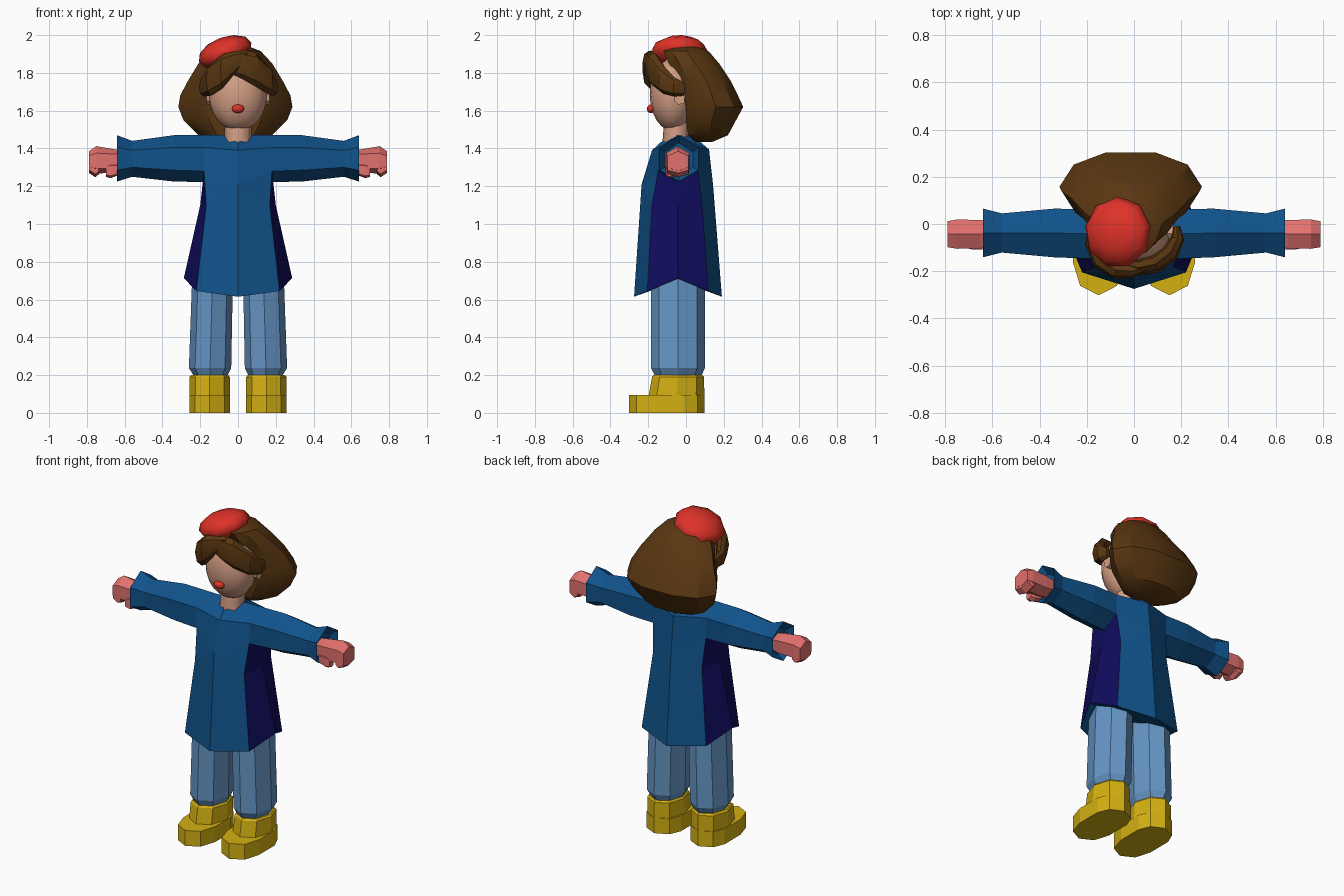
import bpy, bmesh, math
from mathutils import Vector, Matrix

if "Cube" in bpy.data.objects:
    bpy.data.objects.remove(bpy.data.objects["Cube"])


def material(name, rgb):
    m = bpy.data.materials.new(name)
    lin = [((c / 255 + 0.055) / 1.055) ** 2.4 if c > 10 else c / 255 / 12.92 for c in rgb]
    m.diffuse_color = (*lin, 1)
    m.use_nodes = True
    m.node_tree.nodes["Principled BSDF"].inputs["Base Color"].default_value = m.diffuse_color
    return m


BLUE = material("coat blue", (16, 82, 138))
NAVY = material("panel navy", (15, 12, 92))
DENIM = material("denim", (102, 150, 198))
YELLOW = material("boot yellow", (212, 176, 18))
BROWN = material("hair brown", (90, 55, 17))
RED = material("beret red", (222, 50, 40))
SKIN = material("skin", (212, 158, 132))
PINK = material("mitten pink", (226, 113, 110))


def finish(bm, name, mats, smooth=None):
    bmesh.ops.recalc_face_normals(bm, faces=bm.faces)
    me = bpy.data.meshes.new(name)
    bm.to_mesh(me)
    bm.free()
    ob = bpy.data.objects.new(name, me)
    bpy.context.collection.objects.link(ob)
    for m in mats:
        me.materials.append(m)
    if smooth:
        bpy.ops.object.select_all(action='DESELECT')
        ob.select_set(True)
        bpy.context.view_layer.objects.active = ob
        bpy.ops.object.shade_smooth_by_angle(angle=math.radians(smooth))
    return ob


def skin_rings(bm, rings, cap_start=True, cap_end=True):
    vs = [[bm.verts.new(p) for p in r] for r in rings]
    n = len(vs[0])
    for a, b in zip(vs, vs[1:]):
        for i in range(n):
            bm.faces.new((a[i], a[(i + 1) % n], b[(i + 1) % n], b[i]))
    if cap_start:
        bm.faces.new(vs[0])
    if cap_end:
        bm.faces.new(vs[-1])


def loft(name, rings, mat, smooth=None):
    bm = bmesh.new()
    skin_rings(bm, rings)
    return finish(bm, name, [mat], smooth)


def octagon(cx, cy, rx, ry, z):
    return [(cx + rx * math.cos(k * math.pi / 4), cy + ry * math.sin(k * math.pi / 4), z) for k in range(8)]


def ellipsoid(name, loc, radii, mat, seg=16, rings=10, tilt=0.0, smooth=60):
    bm = bmesh.new()
    bmesh.ops.create_uvsphere(bm, u_segments=seg, v_segments=rings, radius=1)
    bm.transform(Matrix.Translation(loc) @ Matrix.Rotation(tilt, 4, 'Y') @ Matrix.Diagonal((*radii, 1)))
    return finish(bm, name, [mat], smooth)


def mirror(ob):
    mod = ob.modifiers.new("mirror", 'MIRROR')
    mod.use_clip = True
    return ob


def hexa(x, yc, ry, top, up, low, bot):
    return [(x, yc, top), (x, yc - ry, up), (x, yc - ry, low),
            (x, yc, bot), (x, yc + ry, low), (x, yc + ry, up)]


# Coat: one half with sleeve, mirrored
bm = bmesh.new()
shoulder = hexa(.18, -.042, .105, 1.47, 1.405, 1.28, 1.222)
P = dict(zip(("H0", "H1", "H2", "H3", "H4", "H5"), shoulder))
P.update(
    N=(.075, -.045, 1.47), F0=(0, -.135, 1.432), F1=(0, -.18, 1.39), F2=(0, -.235, 1.21), F3=(0, -.275, .615),
    B0=(0, .04, 1.465), B1=(0, .122, 1.395), B2=(0, .143, 1.21), B3=(0, .19, .615),
    M1=(.168, -.18, 1.1), M2=(.2, -.045, 1.1), M3=(.168, .085, 1.1),
    E1=(.22, -.205, .645), E2=(.287, -.043, .713), E3=(.22, .118, .645), C=(0, -.04, .70))
V = {k: bm.verts.new(p) for k, p in P.items()}
blue_faces = ["N H0 H1 F1", "N F1 F0", "F1 H1 H2 F2", "F2 H2 M1", "F2 M1 E1 F3",
              "N H0 H5 B1", "N B1 B0", "B1 H5 H4 B2", "B2 H4 M3", "B2 M3 E3 B3",
              "C F3 E1", "C E1 E2", "C E2 E3", "C E3 B3"]
navy_faces = ["H2 H3 M2 M1", "M1 M2 E2 E1", "H3 H4 M3 M2", "M2 M3 E3 E2"]
for idx, group in enumerate((blue_faces, navy_faces)):
    for f in group:
        bm.faces.new([V[k] for k in f.split()]).material_index = idx
# sleeve with a flared cuff, hollow at its end
skin_rings(bm, [shoulder,
                hexa(.34, -.038, .103, 1.47, 1.405, 1.285, 1.225),
                hexa(.56, -.038, .083, 1.44, 1.39, 1.30, 1.25),
                hexa(.64, -.038, .103, 1.47, 1.405, 1.285, 1.225),
                hexa(.60, -.038, .075, 1.43, 1.38, 1.30, 1.26)], cap_start=False)
bmesh.ops.remove_doubles(bm, verts=bm.verts, dist=.0005)
mirror(finish(bm, "coat", [BLUE, NAVY]))

# Mittens with curled finger tips and a thumb
mirror(loft("hand", [hexa(.59, -.043, .055, 1.385, 1.365, 1.305, 1.28),
                     hexa(.65, -.043, .06, 1.395, 1.37, 1.295, 1.27),
                     hexa(.75, -.043, .062, 1.412, 1.375, 1.295, 1.268),
                     hexa(.79, -.043, .055, 1.385, 1.36, 1.30, 1.28)], PINK))
mirror(loft("finger_tips", [hexa(.735, -.043, .055, 1.34, 1.31, 1.28, 1.265),
                            hexa(.755, -.043, .058, 1.34, 1.31, 1.265, 1.247),
                            hexa(.788, -.043, .055, 1.34, 1.31, 1.285, 1.27)], PINK))
mirror(loft("thumb", [hexa(.625, -.085, .022, 1.32, 1.31, 1.27, 1.262),
                      hexa(.675, -.085, .024, 1.32, 1.31, 1.255, 1.242),
                      hexa(.70, -.085, .02, 1.31, 1.30, 1.26, 1.25)], PINK))

# Trouser legs
mirror(loft("trouser_leg", [octagon(.145, -.042, .085, .12, .19),
                            octagon(.148, -.042, .112, .143, .238),
                            octagon(.135, -.042, .108, .143, .71)], DENIM))

# Boots: sole with a long toe, and an upright shaft
half = [(0, -.302), (.078, -.262), (.108, -.165), (.108, -.01), (.078, .06), (0, .097)]
outline = half + [(-x, y) for x, y in half[-2:0:-1]]
mirror(loft("boot_foot", [[(.15 + x, y, z) for x, y in outline] for z in (0, .095)], YELLOW))
mirror(loft("boot_shaft", [octagon(.15, -.05, .108, .147, .07),
                           octagon(.15, -.05, .108, .147, .095),
                           octagon(.15, -.042, .107, .138, .19),
                           octagon(.15, -.042, .098, .128, .2)], YELLOW))

# Head, neck, nose and ears
ellipsoid("head", (0, -.07, 1.685), (.153, .122, .192), SKIN, 16, 12)
loft("neck", [octagon(0, -.055, .072, .072, 1.40), octagon(0, -.05, .07, .065, 1.56)], SKIN, 50)
ellipsoid("nose", (0, -.185, 1.61), (.034, .022, .023), RED, 10, 8)
mirror(loft("ear", [[(x, -.068, 1.715), (x, -.06, 1.65), (x, -.04, 1.632),
                     (x, -.008, 1.64), (x, -.004, 1.72), (x, -.04, 1.735)] for x in (.125, .168)], SKIN))

# Hair mass behind the head
side = [(.5, 0), (.8, .2), (1, .52), (.8, .83), (.35, 1)]
shape = side + [(-u, v) for u, v in reversed(side)]
rings = []
for z, hx, y0, y1 in [(1.435, .11, .05, .14), (1.47, .195, .012, .222), (1.55, .275, 0, .265),
                      (1.62, .302, .0, .303), (1.68, .292, -.01, .275), (1.76, .25, -.03, .235),
                      (1.85, .195, -.09, .175), (1.915, .135, -.12, .12), (1.94, .07, -.09, .06)]:
    rings.append([(-.014 + u * hx, y0 + v * (y1 - y0), z) for u, v in shape])
loft("hair_back", rings, BROWN, 30)


# Fringe: two swept locks that taper around the temples
def lock(name, path):
    rings = []
    for i, (x, y, z, h, t) in enumerate(path):
        a, b = Vector(path[max(i - 1, 0)][:2]), Vector(path[min(i + 1, len(path) - 1)][:2])
        d = (b - a).normalized()
        rings.append([(x - d.y * t * math.cos(k * math.pi / 4), y + d.x * t * math.cos(k * math.pi / 4),
                       z + h * math.sin(k * math.pi / 4)) for k in range(8)])
    return loft(name, rings, BROWN, 30)


lock("fringe_right", [(-.045, -.17, 1.84, .04, .02), (.02, -.185, 1.845, .075, .035),
                      (.09, -.17, 1.82, .09, .038), (.155, -.12, 1.765, .075, .038),
                      (.185, -.06, 1.725, .05, .028), (.18, -.01, 1.715, .035, .015)])
lock("fringe_left", [(.05, -.185, 1.885, .03, .015), (-.01, -.2, 1.86, .055, .03),
                     (-.08, -.195, 1.81, .09, .038), (-.14, -.155, 1.765, .085, .038),
                     (-.18, -.08, 1.725, .05, .028), (-.18, -.015, 1.715, .035, .015)])

# Beret tipped to one side
ellipsoid("beret", (-.068, -.035, 1.91), (.15, .152, .08), RED, 9, 6, math.radians(-20), 70)
